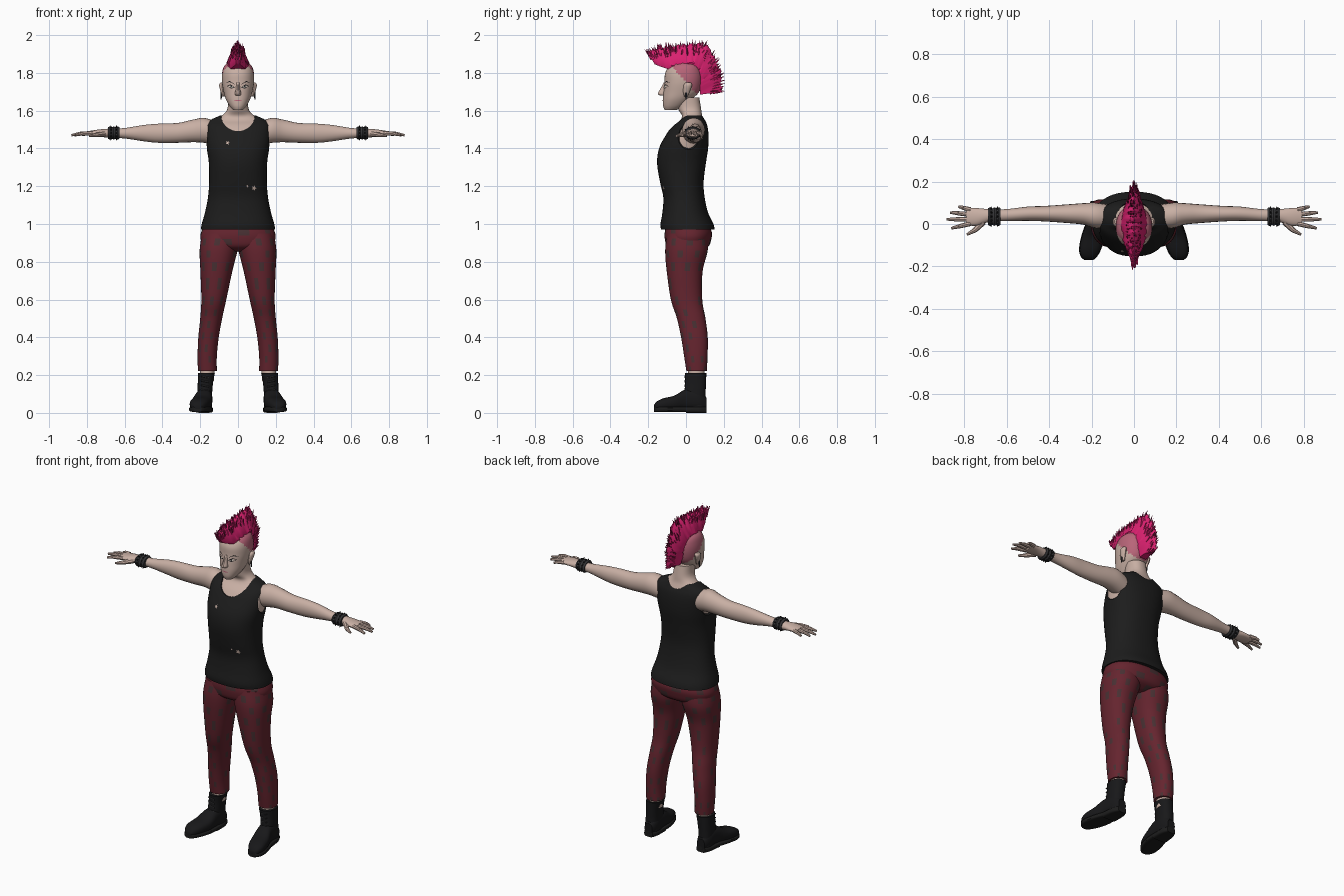
import bpy, bmesh, math, random
from mathutils import Vector, Matrix

random.seed(4)
cube = bpy.data.objects.get("Cube")
if cube:
    bpy.data.objects.remove(cube, do_unlink=True)
made = []


def paint(name, r, g, b):
    mat = bpy.data.materials.new(name)
    mat.use_nodes = True
    mat.diffuse_color = (r, g, b, 1)
    mat.node_tree.nodes["Principled BSDF"].inputs["Base Color"].default_value = (r, g, b, 1)
    return mat


skin = paint("skin", .58, .43, .37)
shaved = paint("shaved_scalp", .48, .13, .19)
hair_pink = paint("hair_pink", .7, .015, .16)
hair_dark = paint("hair_dark", .2, .008, .05)
cloth = paint("black_cloth", .012, .012, .012)
leather = paint("boot_leather", .009, .009, .01)
trouser_red = paint("trouser_red", .13, .018, .028)
trouser_patch = paint("trouser_patch", .065, .03, .033)
metal = paint("dull_metal", .035, .035, .038)
eye_white = paint("eye_white", .75, .68, .6)


def finish(name, bm, *mats):
    bmesh.ops.recalc_face_normals(bm, faces=bm.faces[:])
    mesh = bpy.data.meshes.new(name)
    bm.to_mesh(mesh)
    bm.free()
    obj = bpy.data.objects.new(name, mesh)
    bpy.context.collection.objects.link(obj)
    for mat in mats:
        mesh.materials.append(mat)
    made.append(obj)
    return obj


def smooth_rows(rows, steps):
    # Catmull-Rom interpolation between table rows
    out = []
    last = len(rows) - 1
    for k in range(last):
        a, b, c, d = (rows[min(max(k + o, 0), last)] for o in (-1, 0, 1, 2))
        for s in range(steps):
            t = s / steps
            out.append([q + t / 2 * (r - p + t * (2 * p - 5 * q + 4 * r - w + t * (3 * (q - r) + w - p)))
                        for p, q, r, w in zip(a, b, c, d)])
    return out + [rows[-1]]


def skin_rings(bm, rings, rule=None):
    loops = [[bm.verts.new(p) for p in ring] for ring in rings]
    n = len(loops[0])
    for i, (low, high) in enumerate(zip(loops, loops[1:])):
        for j in range(n):
            k = (j + 1) % n
            face = bm.faces.new((low[j], low[k], high[k], high[j]))
            if rule:
                face.material_index = rule(face.calc_center_median(), i, j)
    bm.faces.new(loops[0])
    bm.faces.new(loops[-1])


def loft(name, rows, *mats, axis="z", side=1, n=24, steps=4, power=2, pad=0, rule=None):
    # each row: position along the axis, then low and high bounds of both cross directions
    rings = []
    for t, a0, a1, b0, b1 in smooth_rows(rows, steps):
        ring = []
        for j in range(n):
            c, s = math.cos(math.tau * j / n), math.sin(math.tau * j / n)
            a = (a0 + a1) / 2 + ((a1 - a0) / 2 + pad) * math.copysign(abs(c) ** (2 / power), c)
            b = (b0 + b1) / 2 + ((b1 - b0) / 2 + pad) * math.copysign(abs(s) ** (2 / power), s)
            x, y, z = {"z": (a, b, t), "x": (t, a, b), "y": (a, t, b)}[axis]
            ring.append((x * side, y, z))
        rings.append(ring)
    bm = bmesh.new()
    skin_rings(bm, rings, rule)
    return finish(name, bm, *mats)


def spike(bm, start, end, r0, r1=0.0, sides=5, index=0):
    start, end = Vector(start), Vector(end)
    way = end - start
    frame = Matrix.Translation((start + end) / 2) @ way.to_track_quat("Z", "Y").to_matrix().to_4x4()
    new = bmesh.ops.create_cone(bm, cap_ends=True, segments=sides, radius1=r0, radius2=r1,
                                depth=way.length, matrix=frame)["verts"]
    for face in {f for v in new for f in v.link_faces}:
        face.material_index = index


def plate(name, target, points, mat, lift=.003):
    # thin painted patch laid on the front of a part
    bm = bmesh.new()
    verts = []
    for x, z in points:
        hit, where, normal, index = target.ray_cast((x, -1, z), (0, 1, 0))
        verts.append(bm.verts.new((x, where.y - lift, z)))
    bm.faces.new(verts)
    return finish(name, bm, mat)


def carve(obj, center, radii):
    bm = bmesh.new()
    bmesh.ops.create_uvsphere(bm, u_segments=32, v_segments=20, radius=1,
                              matrix=Matrix.Translation(center) @ Matrix.Diagonal((*radii, 1)))
    cutter = finish("cutter", bm, cloth)
    made.remove(cutter)
    cutter.hide_render = True
    mod = obj.modifiers.new("carve", "BOOLEAN")
    mod.operation, mod.object, mod.solver = "DIFFERENCE", cutter, "EXACT"
    bpy.context.view_layer.objects.active = obj
    bpy.ops.object.modifier_apply(modifier=mod.name)
    bpy.data.objects.remove(cutter, do_unlink=True)


# Torso and sleeveless shirt: height, half width, front, back
trunk = [(z, -w, w, f, b) for z, w, f, b in (
    (.97, .19, -.125, .145), (1, .185, -.128, .138), (1.06, .168, -.118, .11), (1.14, .152, -.113, .092),
    (1.22, .146, -.13, .086), (1.32, .147, -.146, .098), (1.4, .158, -.136, .11), (1.47, .165, -.1, .112),
    (1.52, .162, -.065, .106), (1.55, .14, -.03, .094), (1.575, .085, -.022, .085),
    (1.61, .056, -.042, .08), (1.67, .053, -.05, .07))]
loft("upper_body", trunk[5:], skin, n=32, power=2.3)
shirt = loft("shirt", trunk[:-2], cloth, n=40, power=2.3, pad=.007)
carve(shirt, (0, -.04, 1.61), (.098, .17, .125))
for side in (1, -1):
    carve(shirt, (side * .2, .025, 1.465), (.065, .082, .09))

# Head with shaved sides
head_rows = [(z, -w, w, f, b) for z, w, f, b in (
    (1.603, .026, -.113, -.05), (1.625, .045, -.121, -.01), (1.66, .064, -.122, .03), (1.7, .076, -.119, .07),
    (1.75, .085, -.114, .084), (1.8, .084, -.11, .084), (1.84, .07, -.085, .068), (1.865, .03, -.045, .03))]
head = loft("head", head_rows, skin, shaved, n=48, steps=6, power=2.2,
            rule=lambda c, i, j: int(c.y > -.072 and c.z > 1.75 - 1.1 * c.y))
loft("nose", [(1.68, -.012, .012, -.138, -.1), (1.69, -.017, .017, -.15, -.1),
              (1.715, -.011, .011, -.137, -.1), (1.75, -.008, .008, -.117, -.1)], skin, n=10)
bpy.context.view_layer.update()
plate("mouth", head, [(-.026, 1.653), (0, 1.65), (.026, 1.653), (0, 1.657)], shaved)
for side, label in ((1, "left"), (-1, "right")):
    flip = lambda pts: [(side * x, z) for x, z in pts]
    plate(label + "_eye_liner", head, flip([(.016, 1.724), (.034, 1.716), (.06, 1.73), (.04, 1.74)]), leather)
    plate(label + "_eye_white", head, flip([(.022, 1.725), (.036, 1.72), (.05, 1.729), (.038, 1.734)]),
          eye_white, .005)
    plate(label + "_iris", head, flip([(.032, 1.722), (.04, 1.722), (.04, 1.733), (.032, 1.733)]), metal, .007)
    plate(label + "_brow", head, flip([(.014, 1.738), (.045, 1.752), (.066, 1.746), (.045, 1.758)]), leather)
    loft(label + "_ear", [(1.675, .07, .083, -.01, .01), (1.7, .07, .092, -.015, .02),
                          (1.735, .07, .1, -.012, .032), (1.75, .07, .092, 0, .025)], skin, side=side, n=12)
    bm = bmesh.new()
    spike(bm, (side * .088, 0, 1.695), (side * .09, 0, 1.66), .006, .003, 8)
    finish(label + "_earring", bm, metal)

# Mohawk: root y and z, crest y and z, half width
crest = smooth_rows([(-.165, 1.845, -.205, 1.91, .012), (-.11, 1.825, -.14, 1.935, .04),
                     (-.05, 1.815, -.07, 1.945, .056), (.02, 1.83, .02, 1.95, .058),
                     (.055, 1.81, .1, 1.95, .052), (.07, 1.77, .155, 1.87, .044),
                     (.075, 1.73, .185, 1.79, .035), (.075, 1.685, .185, 1.7, .022)], 6)


def on_crest(row, across, up):
    y0, z0, y1, z1, w = row
    return Vector((across * w, y0 + (y1 - y0) * up, z0 + (z1 - z0) * up))


section = [(-.9, 0), (-1, .2), (-.75, .5), (-.4, .85), (0, 1), (.4, .85), (.75, .5), (1, .2), (.9, 0)]
bm = bmesh.new()
rings = []
for row in crest:
    ragged = random.uniform(.92, 1.06)
    rings.append([on_crest(row, a * random.uniform(.9, 1.05), u * ragged) for a, u in section])
skin_rings(bm, rings)
finish("mohawk", bm, hair_pink)
bm = bmesh.new()
for row in crest:
    out = (on_crest(row, 0, 1) - on_crest(row, 0, 0)).normalized()
    for k in range(7):
        a = random.uniform(-.6, .6)
        root = on_crest(row, a, .97 - abs(a) * .62)
        lean = Vector((a * .3, random.uniform(-.3, .3), random.uniform(-.1, .2)))
        spike(bm, root - out * .015, root + (out + lean) * random.uniform(.012, .035), .008,
              index=int(random.random() < .25))
finish("mohawk_spikes", bm, hair_pink, hair_dark)

# Trousers with a worn check of dark patches
worn = {(i, j): random.random() < .7 for i in range(40) for j in range(8)}


def check(c, i, j):
    return int(i % 5 < 3 and (j + i // 5 % 2 * 3) % 6 < 2 and worn[i // 5, j // 6])


loft("trouser_hips", [(.855, -.06, .06, -.06, .07), (.88, -.17, .17, -.1, .118), (.92, -.198, .198, -.112, .134),
                      (.96, -.194, .194, -.112, .136), (1.01, -.17, .17, -.1, .11)],
     trouser_red, trouser_patch, n=48, power=2.3, rule=check)

for side, label in ((1, "left"), (-1, "right")):
    loft(label + "_trouser_leg", [(.222, .112, .212, .002, .11), (.3, .112, .214, -.01, .114),
                                  (.4, .102, .21, -.026, .115), (.5, .084, .2, -.048, .103),
                                  (.6, .062, .194, -.08, .086), (.75, .03, .199, -.102, .088),
                                  (.86, .002, .203, -.11, .115), (.95, -.02, .19, -.1, .11)],
         trouser_red, trouser_patch, side=side, n=48, steps=8, power=2.2, rule=check)
    loft(label + "_ankle", [(.17, .128, .2, .01, .095), (.245, .124, .203, .012, .1)], skin, side=side)

    # Laced boots
    loft(label + "_boot_shaft", [(.03, .138, .215, .005, .106), (.1, .137, .216, -.008, .104),
                                 (.16, .132, .213, -.004, .106), (.21, .123, .212, -.006, .108)],
         leather, side=side, power=2.4)
    foot = [(.109, .15, .2, .015, .08), (.07, .137, .217, .015, .12), (0, .136, .226, .015, .125),
            (-.06, .14, .246, .015, .092), (-.12, .158, .256, .015, .077), (-.155, .178, .247, .015, .06),
            (-.17, .195, .23, .02, .04)]
    loft(label + "_boot_foot", foot, leather, axis="y", side=side, power=2.6)
    loft(label + "_boot_sole", [(y, a, b, .008, .03) for y, a, b, c, d in foot[2:]], cloth,
         axis="y", side=side, power=4, pad=.003)
    loft(label + "_boot_heel", [(y, a, b, .003, .03) for y, a, b, c, d in foot[:3]], cloth,
         axis="y", side=side, power=4, pad=.003)
    bm = bmesh.new()
    for k in range(4):
        z = .115 + k * .024
        spike(bm, (side * .155, -.005, z), (side * .195, -.005, z + .008), .004, .004, 6)
    finish(label + "_boot_laces", bm, metal)

    # Arm, hand and fingers
    loft(label + "_arm", [(.11, -.02, .09, 1.42, 1.54), (.18, -.02, .1, 1.43, 1.562), (.24, -.003, .098, 1.433, 1.552),
                          (.32, .005, .092, 1.43, 1.535), (.42, .012, .085, 1.43, 1.531), (.5, .015, .082, 1.438, 1.524),
                          (.6, .014, .07, 1.453, 1.508), (.68, .01, .07, 1.456, 1.505), (.74, -.008, .075, 1.463, 1.5),
                          (.79, -.006, .076, 1.464, 1.492)], skin, axis="x", side=side, n=20)
    bm = bmesh.new()
    for y0, x1, y1 in ((.067, .826, .082), (.045, .866, .054), (.022, .882, .022), (.002, .86, -.02)):
        start, end = Vector((side * .77, y0, 1.481)), Vector((side * x1, y1, 1.47))
        middle = start.lerp(end, .6) + Vector((0, 0, .004))
        spike(bm, start, middle, .012, .01, 8)
        spike(bm, middle, end, .01, .006, 8)
    spike(bm, (side * .71, .01, 1.478), (side * .75, -.03, 1.472), .016, .012, 8)
    spike(bm, (side * .748, -.028, 1.472), (side * .787, -.05, 1.466), .012, .006, 8)
    finish(label + "_fingers", bm, skin)

    # Studded wristband
    loft(label + "_wristband", [(.628 + k * .01, -.004 - k % 2 * .005, .074 + k % 2 * .005,
                                 1.452 - k % 2 * .005, 1.512 + k % 2 * .005) for k in range(7)],
         metal, axis="x", side=side, n=20, steps=2)
    bm = bmesh.new()
    for k in range(24):
        angle = math.tau * k / 12
        ray = Vector((0, math.cos(angle) * .04, math.sin(angle) * .033))
        hub = Vector((side * (.643 + k // 12 * .03), .035, 1.482))
        spike(bm, hub + ray * .9, hub + ray * 1.25, .007, sides=6)
    finish(label + "_wristband_studs", bm, leather)

# Small tears in the shirt
bpy.context.view_layer.update()
for x, z, size in ((.085, 1.19, .014), (-.055, 1.43, .011), (.05, 1.2, .007)):
    star = [(x + size * (1 - k % 2 * .5) * math.cos(math.tau * k / 10),
             z + size * (1 - k % 2 * .5) * math.sin(math.tau * k / 10)) for k in range(10)]
    plate("shirt_tear", shirt, star, skin)

bpy.ops.object.select_all(action="DESELECT")
for obj in made:
    obj.select_set(True)
bpy.context.view_layer.objects.active = made[0]
bpy.ops.object.shade_smooth_by_angle(angle=math.radians(38))
